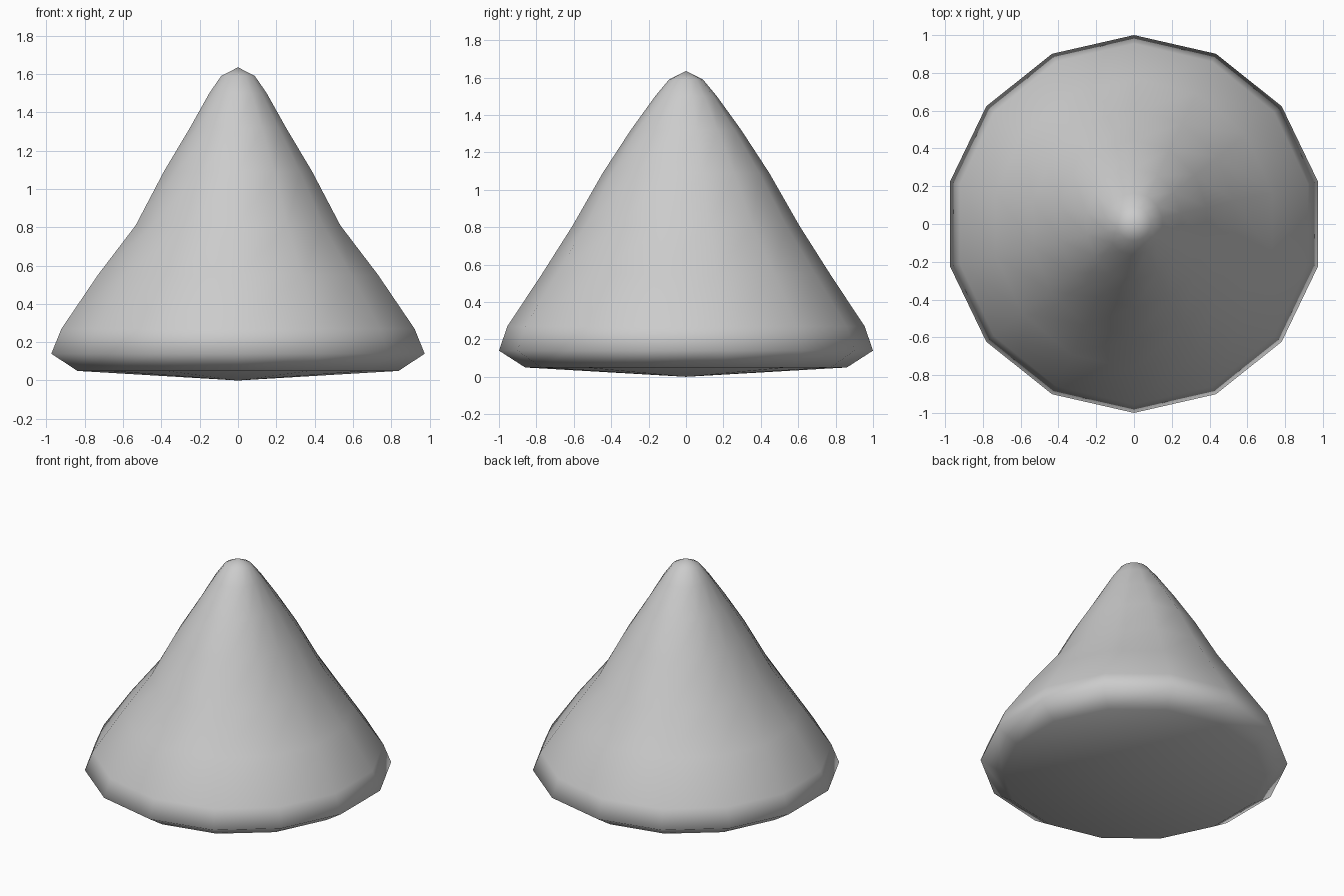
import bpy, bmesh, math

if "Cube" in bpy.data.objects:
    bpy.data.objects.remove(bpy.data.objects["Cube"])

SIDES = 14
# profile rings: (radius, height, inward pinch at the left and right flanks)
PROFILE = [(0.86, 0.05, 0.0), (1.0, 0.14, 0.0), (0.955, 0.27, 0.01),
           (0.77, 0.55, 0.02), (0.605, 0.81, 0.06), (0.445, 1.09, 0.05),
           (0.295, 1.32, 0.04), (0.165, 1.5, 0.012), (0.09, 1.59, 0.0)]

bm = bmesh.new()

# Stacked rings, pinched along x
rings = []
for r, z, pinch in PROFILE:
    ring = []
    for i in range(SIDES):
        a = math.pi / 2 + 2 * math.pi * i / SIDES
        rr = r - pinch * math.cos(a) ** 2
        ring.append(bm.verts.new((rr * math.cos(a), rr * math.sin(a), z)))
    rings.append(ring)

# Side walls
for lo, hi in zip(rings, rings[1:]):
    for i in range(SIDES):
        j = (i + 1) % SIDES
        bm.faces.new((lo[i], lo[j], hi[j], hi[i]))

# Rounded tip and shallow bulging underside
tip = bm.verts.new((0, 0, 1.635))
bottom = bm.verts.new((0, 0, 0))
for i in range(SIDES):
    j = (i + 1) % SIDES
    bm.faces.new((rings[-1][i], rings[-1][j], tip))
    bm.faces.new((rings[0][j], rings[0][i], bottom))

bmesh.ops.recalc_face_normals(bm, faces=bm.faces)
for f in bm.faces:
    f.smooth = True

mesh = bpy.data.meshes.new("cone_body")
bm.to_mesh(mesh)
bm.free()
obj = bpy.data.objects.new("cone_body", mesh)
bpy.context.collection.objects.link(obj)
